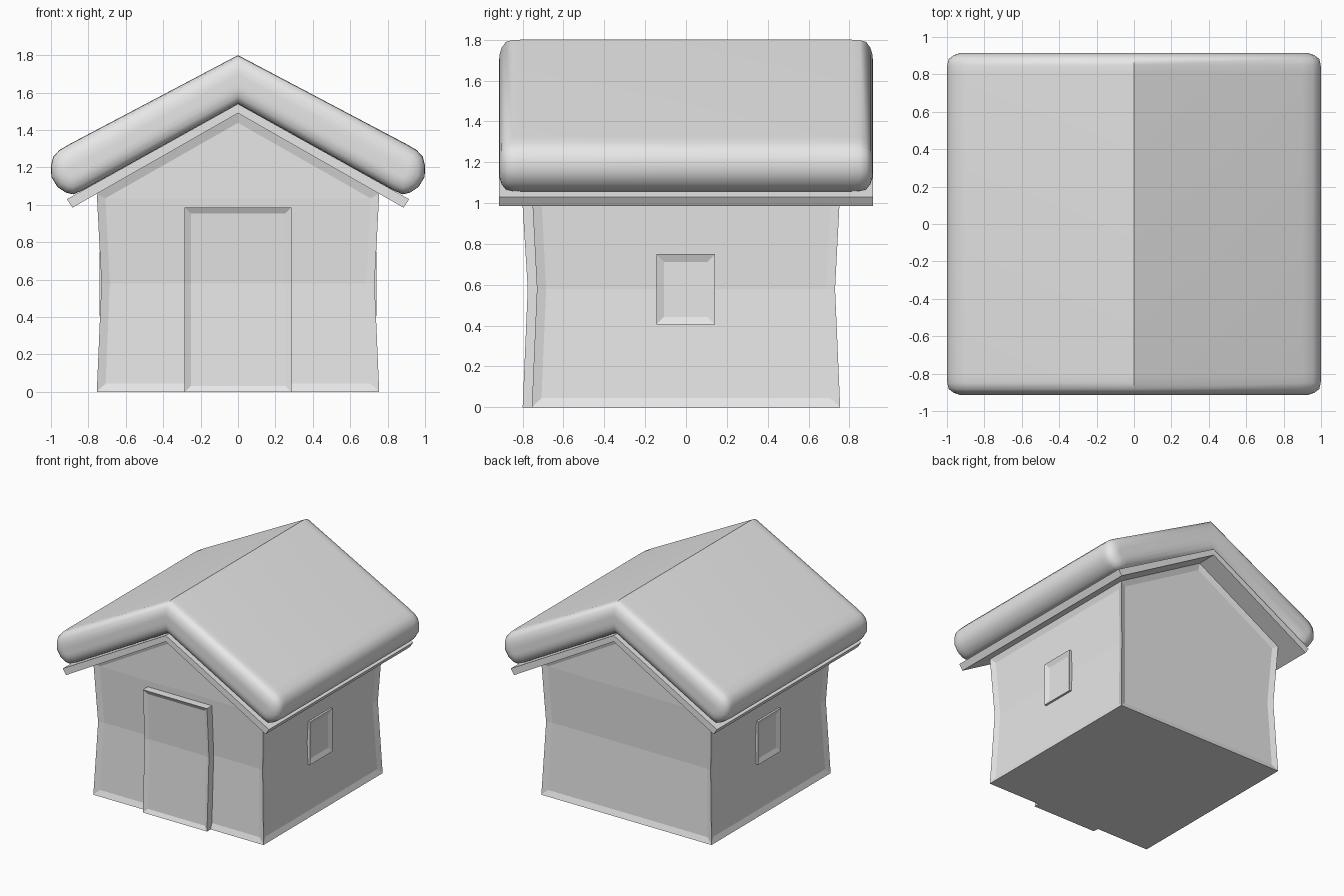
import bpy
import bmesh
from mathutils import Vector

cube = bpy.data.objects.get("Cube")
if cube:
    bpy.data.objects.remove(cube, do_unlink=True)

grey = bpy.data.materials.new("plain_grey")
grey.use_nodes = True
grey.diffuse_color = (0.8, 0.8, 0.8, 1)
grey.node_tree.nodes["Principled BSDF"].inputs["Base Color"].default_value = (0.8, 0.8, 0.8, 1)


def finish(name, bm, smooth=None):
    bmesh.ops.recalc_face_normals(bm, faces=bm.faces)
    mesh = bpy.data.meshes.new(name)
    bm.to_mesh(mesh)
    bm.free()
    obj = bpy.data.objects.new(name, mesh)
    bpy.context.collection.objects.link(obj)
    mesh.materials.append(grey)
    if smooth:
        bpy.ops.object.select_all(action="DESELECT")
        obj.select_set(True)
        bpy.context.view_layer.objects.active = obj
        bpy.ops.object.shade_smooth_by_angle(angle=smooth)
    return obj


def loft(rings):
    """Skin a list of equal-length point rings and cap both ends."""
    bm = bmesh.new()
    rows = [[bm.verts.new(p) for p in ring] for ring in rings]
    n = len(rows[0])
    for a, b in zip(rows, rows[1:]):
        for i in range(n):
            j = (i + 1) % n
            bm.faces.new((a[i], a[j], b[j], b[i]))
    bm.faces.new(rows[0])
    bm.faces.new(rows[-1])
    bmesh.ops.recalc_face_normals(bm, faces=bm.faces)
    return bm


def rectangle(x0, x1, y0, y1, z):
    return [(x0, y0, z), (x1, y0, z), (x1, y1, z), (x0, y1, z)]


def inset_side(bm, direction, width, depth):
    """Sink a framed panel into every face looking in one direction."""
    bm.normal_update()
    faces = [f for f in bm.faces if f.normal.dot(Vector(direction)) > 0.95]
    bmesh.ops.inset_region(bm, faces=faces, thickness=width, depth=depth,
                           use_even_offset=True, use_boundary=True)


# Walls: slightly pinched at the waist, with a gable at each end
WIDE, WAIST = 0.755, 0.73
levels = [(0, WIDE), (0.58, WAIST), (1.06, WIDE)]
bm = loft([rectangle(-w, w, -w, w, z) for z, w in levels])
bm.faces.ensure_lookup_table()
bm.faces.remove(bm.faces[-1])
bm.verts.ensure_lookup_table()
a, b, c, d = bm.verts[-4:]
front_tip = bm.verts.new((0, -WIDE, 1.49))
back_tip = bm.verts.new((0, WIDE, 1.49))
for face in ((a, b, front_tip), (c, d, back_tip),
             (b, c, back_tip, front_tip), (d, a, front_tip, back_tip)):
    bm.faces.new(face)
bmesh.ops.recalc_face_normals(bm, faces=bm.faces)
for side in ((0, -1, 0), (0, 1, 0), (1, 0, 0), (-1, 0, 0)):
    inset_side(bm, side, 0.045, -0.015)
finish("walls", bm)

# Door: follows the bend of the front wall
bm = loft([rectangle(-0.285, 0.285, y, -0.7, z)
           for z, y in ((0, -0.8), (0.58, -0.775), (0.985, -0.8))])
inset_side(bm, (0, -1, 0), 0.033, -0.015)
finish("door", bm)

# Windows: one framed pane on each side wall
for name, s in (("left_window", 1), ("right_window", -1)):
    bm = loft([rectangle(s * 0.69, s * 0.74, -0.145, 0.142, z) for z in (0.405, 0.75)])
    inset_side(bm, (s, 0, 0), 0.038, -0.015)
    finish(name, bm)

# Roof board: thin chevron under the thick covering
half = [(0.915, 1.03), (0.885, 0.985)]
section = [(0, 1.54)] + half + [(0, 1.49)] + [(-x, z) for x, z in reversed(half)]
finish("roof_board", loft([[(x, y, z) for x, z in section] for y in (-0.915, 0.915)]))

# Roof covering: puffy chevron whose ends shrink towards its centre line
half = [(0.9, 1.325), (0.955, 1.293), (0.988, 1.258), (1.0, 1.21), (0.998, 1.15),
        (0.965, 1.095), (0.92, 1.065), (0.88, 1.056), (0.83, 1.078)]
section = [(0, 1.8)] + half + [(0, 1.54)] + [(-x, z) for x, z in reversed(half)]


def shrink(x, z, t):
    core_x = max(-0.88, min(0.88, x))
    core_z = 1.67 - 0.56 * abs(core_x)
    return x + (core_x - x) * t, z + (core_z - z) * t


ends = [(0.915, 0.8), (0.914, 0.58), (0.903, 0.3), (0.882, 0.08), (0.85, 0.015), (0.81, 0)]
stations = [(-y, t) for y, t in ends] + [(y, t) for y, t in reversed(ends)]
rings = []
for y, t in stations:
    ring = [shrink(x, z, t) for x, z in section]
    rings.append([(x, y, z) for x, z in ring])
finish("roof_covering", loft(rings), smooth=0.87)
